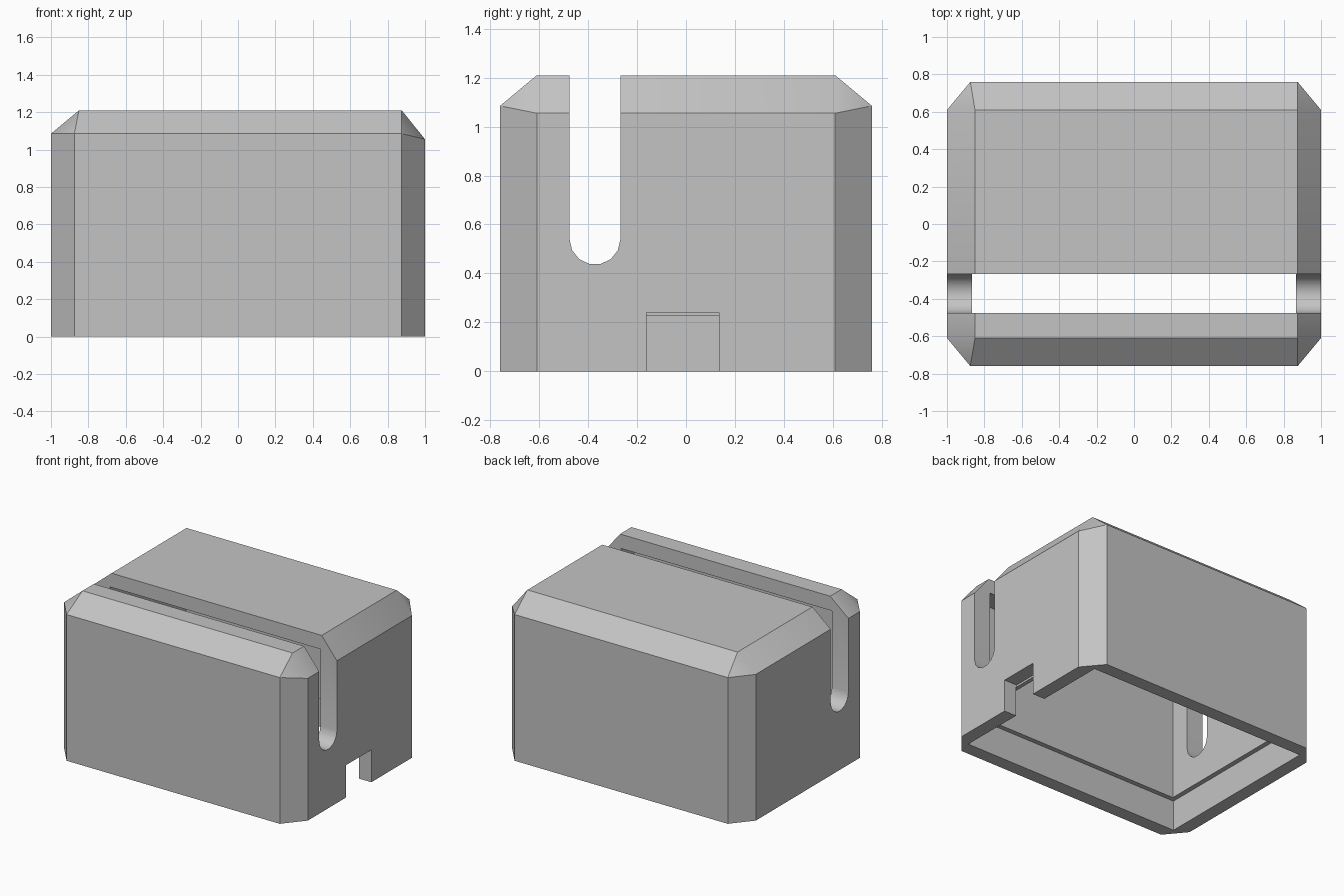
import bpy
import bmesh
import math

default = bpy.data.objects.get("Cube")
if default:
    bpy.data.objects.remove(default, do_unlink=True)

gray = bpy.data.materials.new("light_gray")
gray.use_nodes = True
gray.diffuse_color = (0.55, 0.55, 0.55, 1)
gray.node_tree.nodes["Principled BSDF"].inputs["Base Color"].default_value = (0.55, 0.55, 0.55, 1)


def hull(name, points):
    """Convex solid around a set of points."""
    bm = bmesh.new()
    for p in points:
        bm.verts.new(p)
    bmesh.ops.convex_hull(bm, input=bm.verts)
    bmesh.ops.dissolve_limit(bm, angle_limit=0.005, verts=bm.verts, edges=bm.edges)
    bmesh.ops.recalc_face_normals(bm, faces=bm.faces)
    mesh = bpy.data.meshes.new(name)
    bm.to_mesh(mesh)
    bm.free()
    mesh.materials.append(gray)
    obj = bpy.data.objects.new(name, mesh)
    bpy.context.collection.objects.link(obj)
    return obj


def box(name, xs, ys, zs):
    return hull(name, [(x, y, z) for x in xs for y in ys for z in zs])


# Shell: chamfered vertical corners and a bevelled top rim
TOP = 1.21
FRONT_RIM = 1.085
points = []
for side, side_rim, top_x in ((1, 1.055, 0.875), (-1, 1.085, 0.85)):
    for depth in (1, -1):
        for z in (0, FRONT_RIM):
            points.append((side * 0.875, depth * 0.76, z))
        for z in (0, side_rim):
            points.append((side, depth * 0.61, z))
        points.append((side * top_x, depth * 0.61, TOP))
shell = hull("box_cover", points)

# Round-bottomed slot across the full width
slot_y, slot_z, radius, steps = -0.372, 0.54, 0.104, 7
profile = [(slot_y - radius, 1.5), (slot_y + radius, 1.5)]
for i in range(steps + 1):
    a = math.pi * i / steps
    profile.append((slot_y + radius * math.cos(a), slot_z - radius * math.sin(a)))
slot = hull("slot_cutter", [(x, y, z) for x in (-1.2, 1.2) for y, z in profile])

# Inner cavity, wider recess at the bottom opening, and side cable notch
cutters = [
    box("cavity_cutter", (-0.865, 0.865), (-0.625, 0.625), (-0.1, 1.105)),
    box("recess_cutter", (-0.9, 0.9), (-0.66, 0.66), (-0.1, 0.225)),
    slot,
    box("notch_cutter", (0.895, 1.2), (-0.162, 0.135), (-0.1, 0.24)),
]
bpy.context.view_layer.objects.active = shell
for cutter in cutters:
    cutter.hide_render = True
    mod = shell.modifiers.new(cutter.name, "BOOLEAN")
    mod.operation = "DIFFERENCE"
    mod.solver = "EXACT"
    mod.object = cutter
    bpy.ops.object.modifier_apply(modifier=mod.name)
for cutter in cutters:
    bpy.data.objects.remove(cutter, do_unlink=True)

# Smooth slot curve, sharp edges elsewhere
bpy.ops.object.select_all(action="DESELECT")
shell.select_set(True)
bpy.context.view_layer.objects.active = shell
bpy.ops.object.shade_smooth_by_angle(angle=math.radians(30))
